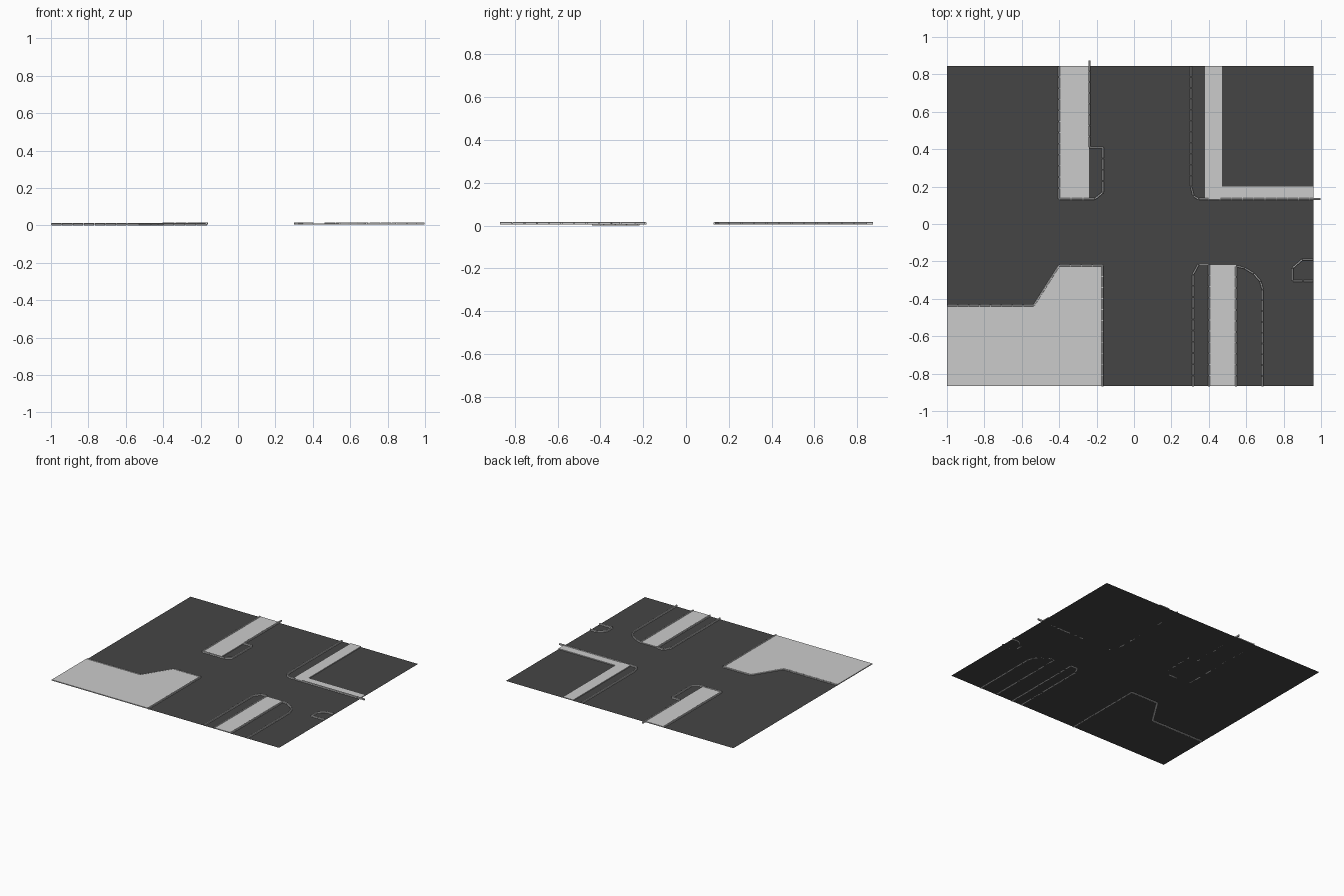
import bpy, bmesh
from mathutils import Vector

if "Cube" in bpy.data.objects:
    bpy.data.objects.remove(bpy.data.objects["Cube"])

GROUND_Z, PAVE_Z = 0.004, 0.011
X0, X1, Y0, Y1 = -1.0, 0.96, -0.865, 0.845

def material(name, v):
    m = bpy.data.materials.new(name)
    m.diffuse_color = (v, v, v, 1)
    m.use_nodes = True
    m.node_tree.nodes["Principled BSDF"].inputs["Base Color"].default_value = m.diffuse_color
    return m

asphalt = material("asphalt", 0.06)

def finish(bm, name, mat=None):
    me = bpy.data.meshes.new(name)
    bm.to_mesh(me)
    bm.free()
    ob = bpy.data.objects.new(name, me)
    bpy.context.collection.objects.link(ob)
    if mat:
        me.materials.append(mat)

def sheet(name, pts, z, drop=0.0, mat=None):
    """Flat counter-clockwise outline with an optional skirt down to the road."""
    bm = bmesh.new()
    top = [bm.verts.new((x, y, z)) for x, y in pts]
    bm.faces.new(top)
    if drop:
        low = [bm.verts.new((x, y, z - drop)) for x, y in pts]
        for i in range(len(pts)):
            j = (i + 1) % len(pts)
            bm.faces.new((top[i], low[i], low[j], top[j]))
    finish(bm, name, mat)

def kerb(name, path, z0=0.004, z1=0.016, width=0.010, step=0.06, gap=0.004):
    """Row of chamfered kerb stones laid along a path; a path point may carry
    a third value that sets the top height of the run starting there."""
    bm = bmesh.new()
    for p, q in zip(path, path[1:]):
        a, b = Vector(p[:2]), Vector(q[:2])
        top = p[2] if len(p) > 2 else z1
        d = b - a
        n = max(1, round(d.length / step))
        t = d.normalized()
        s = Vector((-t.y, t.x))
        h, c = width / 2, 0.002
        profile = [(-h, z0), (h, z0), (h, top - c), (h - c, top),
                   (c - h, top), (-h, top - c)]
        for i in range(n):
            ends = []
            for w in (a + d * (i / n) + t * gap / 2,
                      a + d * ((i + 1) / n) - t * gap / 2):
                ends.append([bm.verts.new((*(w + s * u), z)) for u, z in profile])
            k = len(profile)
            for j in range(k):
                m = (j + 1) % k
                bm.faces.new((ends[0][j], ends[0][m], ends[1][m], ends[1][j]))
            bm.faces.new(ends[0])
            bm.faces.new(ends[1][::-1])
    bmesh.ops.recalc_face_normals(bm, faces=bm.faces)
    finish(bm, name)

# road surface
sheet("road", [(X0, Y0), (X1, Y0), (X1, Y1), (X0, Y1)], GROUND_Z, mat=asphalt)

# pavements
H = PAVE_Z - GROUND_Z
sheet("pavement_back_left", [(-.4, .13), (-.24, .13), (-.24, Y1), (-.4, Y1)], PAVE_Z, H)
sheet("pavement_back_right", [(.38, .13), (X1, .13), (X1, .2), (.47, .2),
                              (.47, Y1), (.38, Y1)], PAVE_Z, H)
sheet("pavement_front_left", [(X0, Y0), (-.165, Y0), (-.165, -.22), (-.4, -.22),
                              (-.535, -.435), (X0, -.435)], PAVE_Z, H)
sheet("pavement_front_right", [(.4, Y0), (.545, Y0), (.545, -.22), (.4, -.22)], PAVE_Z, H)

# kerbs around the back left pavement and its planted bay
kerb("kerb_back_left", [(-.4, Y1), (-.4, .133), (-.21, .133), (-.165, .17),
                        (-.165, .41), (-.24, .41)])
kerb("kerb_back_left_inner", [(-.238, .41), (-.238, .875)])

# kerb around the back right corner, dropped at the crossing
kerb("kerb_back_right", [(.305, Y1), (.305, .2), (.318, .15), (.345, .133),
                         (.4, .133, .011), (.46, .133), (1.0, .133)])

# kerbs of the front left pavement, set deeper, dropped on the diagonal
kerb("kerb_front_left", [(X0, -.435), (-.535, -.435, .012), (-.4, -.222), (-.165, -.222)],
     z0=0, z1=.014)
kerb("kerb_front_left_side", [(-.168, -.222), (-.168, -.87)])

# kerbs of the two verges beside the front right pavement
kerb("kerb_verge_left", [(.315, -.87), (.315, -.27), (.345, -.215), (.4, -.215), (.4, -.87)])
kerb("kerb_verge_right", [(.545, -.87), (.545, -.225), (.59, -.235), (.64, -.265),
                          (.675, -.305), (.688, -.35), (.688, -.87)])

# traffic island at the right edge
kerb("kerb_island", [(X1, -.19), (.9, -.19), (.848, -.235), (.848, -.305), (X1, -.305)])
